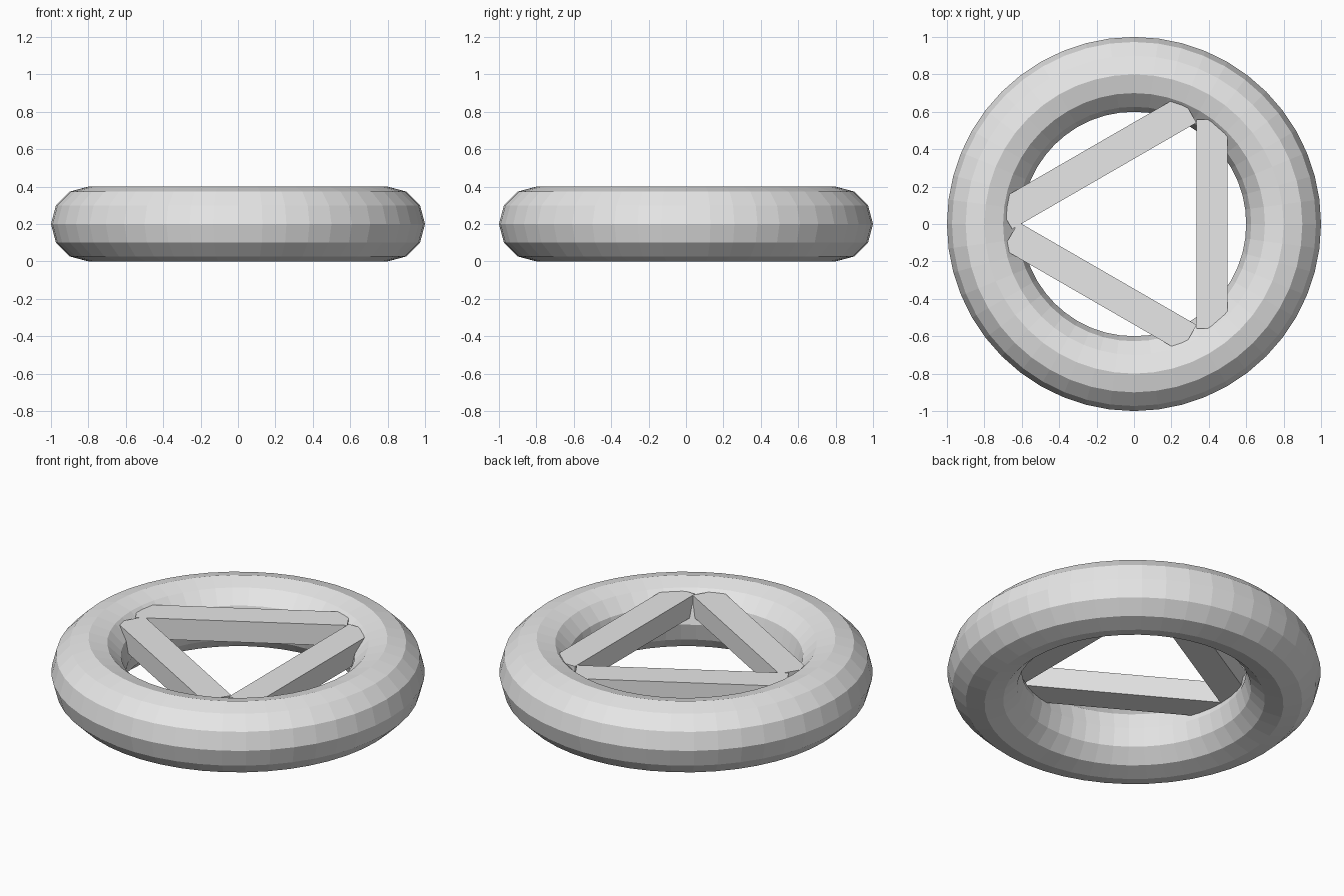
import bpy
import bmesh
import math
from mathutils import Matrix, Vector

if "Cube" in bpy.data.objects:
    bpy.data.objects.remove(bpy.data.objects["Cube"])

grey = bpy.data.materials.new("light_grey")
grey.diffuse_color = (0.8, 0.8, 0.8, 1.0)
grey.use_nodes = True
grey.node_tree.nodes["Principled BSDF"].inputs["Base Color"].default_value = grey.diffuse_color

# Outer ring, flat shaded
bpy.ops.mesh.primitive_torus_add(major_segments=48, minor_segments=12,
                                 major_radius=0.8, minor_radius=0.2,
                                 location=(0, 0, 0.2))
ring = bpy.context.object
ring.name = "ring"
ring.data.materials.append(grey)


# Straight bar crossing the ring, turned about the triangle's centre
def add_bar(name, angle, inner, outer, start, end, z0=0.235, z1=0.358):
    bm = bmesh.new()
    size = Vector((outer - inner, end - start, z1 - z0))
    centre = Vector(((inner + outer) / 2, (start + end) / 2, (z0 + z1) / 2))
    bmesh.ops.create_cube(bm, size=1.0, matrix=(
        Matrix.Rotation(math.radians(angle), 4, 'Z')
        @ Matrix.Translation(centre) @ Matrix.Diagonal(size.to_4d())))
    mesh = bpy.data.meshes.new(name)
    bm.to_mesh(mesh)
    bm.free()
    mesh.materials.append(grey)
    bpy.context.collection.objects.link(bpy.data.objects.new(name, mesh))


# Three bars forming the triangle (sitting slightly off centre)
add_bar("right_bar", 0, 0.333, 0.5, -0.56, 0.56)
add_bar("back_bar", 120, 0.302, 0.471, -0.56, 0.578)
add_bar("front_bar", 240, 0.300, 0.466, -0.54, 0.56)
